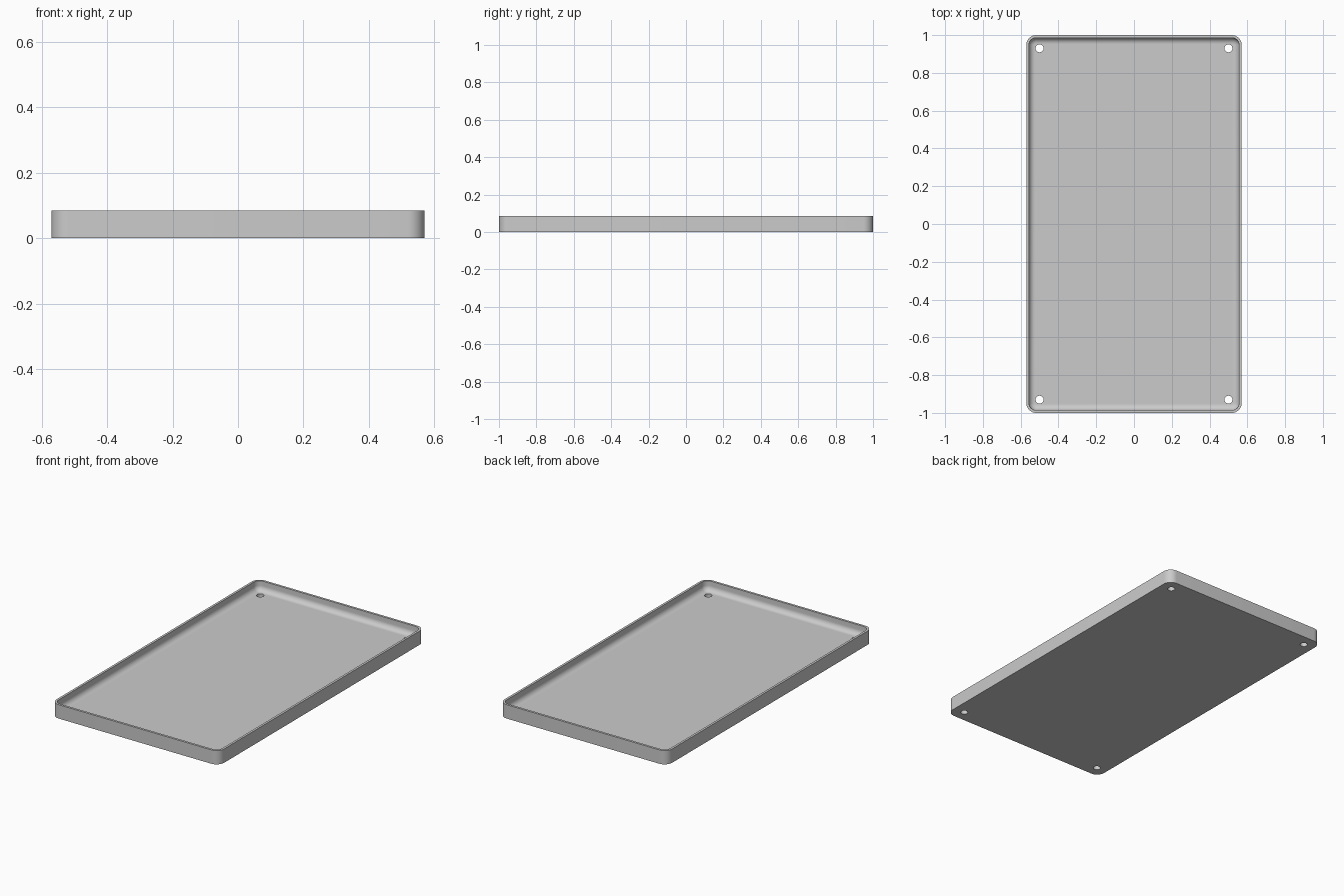
import bpy, bmesh, math

cube = bpy.data.objects.get("Cube")
if cube:
    bpy.data.objects.remove(cube, do_unlink=True)

HALF_X, HALF_Y, HEIGHT = 0.57, 1.0, 0.085
CORNER, WALL, FLOOR, FILLET = 0.052, 0.014, 0.025, 0.032
HOLE_X, HOLE_Y, HOLE_R = 0.5, 0.93, 0.021
STEPS = 10

grey = bpy.data.materials.new("light_grey")
grey.use_nodes = True
colour = (0.6, 0.6, 0.6, 1)
grey.diffuse_color = colour
grey.node_tree.nodes["Principled BSDF"].inputs["Base Color"].default_value = colour


def rounded_loop(bm, inset, z):
    """Ring of vertices around a rounded rectangle, inset from the outer wall."""
    r = CORNER - inset
    ring = []
    for i, (sx, sy) in enumerate(((1, 1), (-1, 1), (-1, -1), (1, -1))):
        for k in range(STEPS + 1):
            a = (i + k / STEPS) * math.pi / 2
            ring.append(bm.verts.new((sx * (HALF_X - CORNER) + r * math.cos(a),
                                      sy * (HALF_Y - CORNER) + r * math.sin(a), z)))
    return ring


# Section of the tray: outer wall, rim, inner wall, fillet down to the floor
section = [(0, 0), (0, HEIGHT), (WALL, HEIGHT)]
for k in range(9):
    a = k / 8 * math.pi / 2
    section.append((WALL + FILLET * (1 - math.cos(a)),
                    FLOOR + FILLET * (1 - math.sin(a))))

bm = bmesh.new()
rings = [rounded_loop(bm, inset, z) for inset, z in section]
for low, high in zip(rings, rings[1:]):
    for i in range(len(low)):
        j = (i + 1) % len(low)
        bm.faces.new((low[i], low[j], high[j], high[i]))
bm.faces.new(rings[0][::-1])
bm.faces.new(rings[-1])
bmesh.ops.recalc_face_normals(bm, faces=bm.faces)
mesh = bpy.data.meshes.new("tray")
bm.to_mesh(mesh)
bm.free()
mesh.materials.append(grey)
tray = bpy.data.objects.new("tray", mesh)
bpy.context.collection.objects.link(tray)

# Four screw holes through the floor
cutters = []
for sx in (-1, 1):
    for sy in (-1, 1):
        bpy.ops.mesh.primitive_cylinder_add(vertices=32, radius=HOLE_R, depth=0.2,
                                            location=(sx * HOLE_X, sy * HOLE_Y, 0))
        cutter = bpy.context.object
        cutter.name = "hole_cutter"
        cutter.hide_render = True
        cutter.data.materials.append(grey)
        cut = tray.modifiers.new("screw_hole", "BOOLEAN")
        cut.operation = "DIFFERENCE"
        cut.solver = "EXACT"
        cut.object = cutter
        cutters.append(cutter)

bpy.ops.object.select_all(action="DESELECT")
tray.select_set(True)
bpy.context.view_layer.objects.active = tray
for name in [m.name for m in tray.modifiers]:
    bpy.ops.object.modifier_apply(modifier=name)
for cutter in cutters:
    bpy.data.objects.remove(cutter, do_unlink=True)

bpy.ops.object.shade_smooth_by_angle(angle=math.radians(30))
